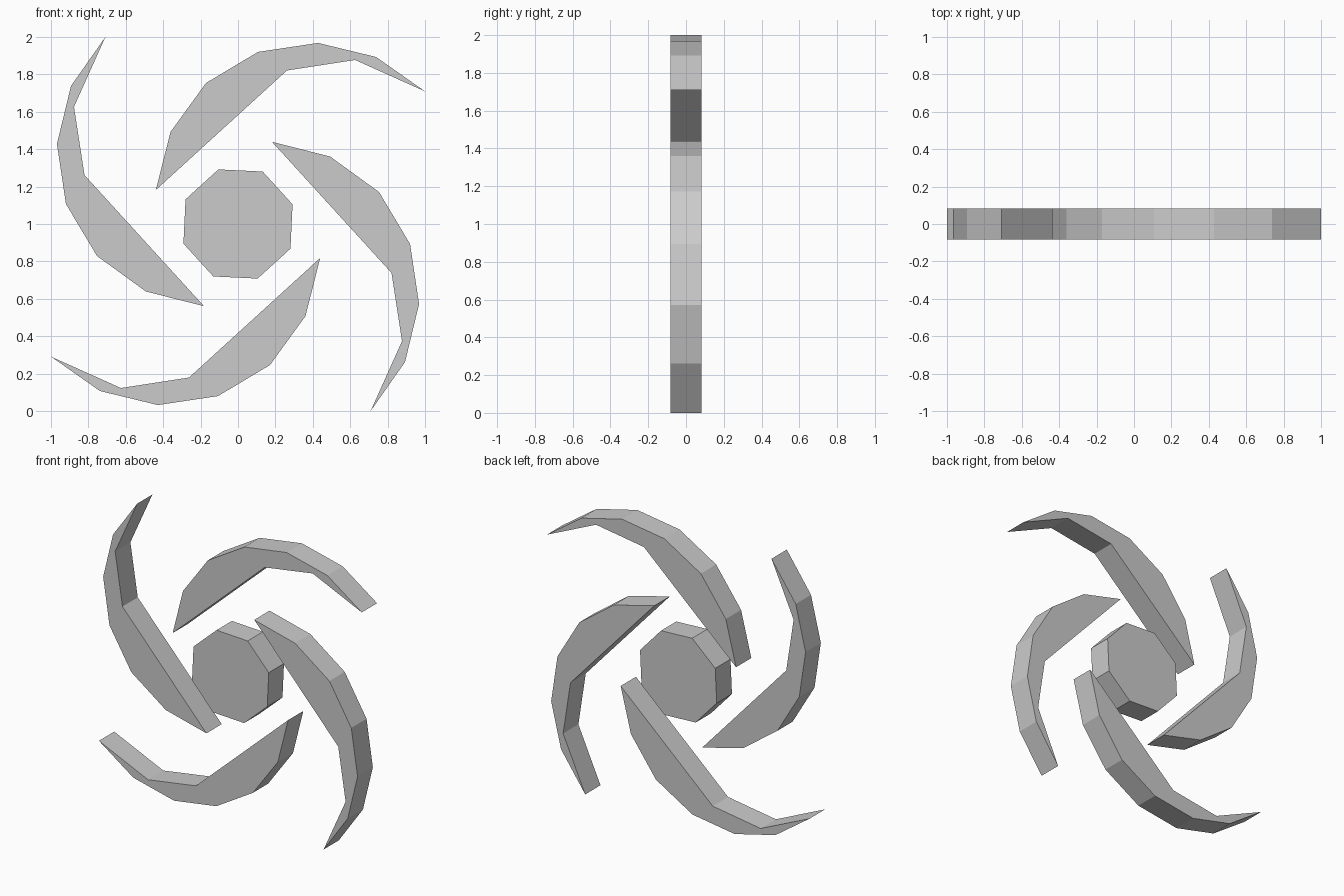
import bpy, bmesh
from math import sin, cos, radians

if "Cube" in bpy.data.objects:
    bpy.data.objects.remove(bpy.data.objects["Cube"])

HALF_DEPTH = 0.083
CENTRE_Z = 1.0


def prism(name, profile):
    """Extrude an XZ profile (relative to the centre) through the depth."""
    bm = bmesh.new()
    face = bm.faces.new([bm.verts.new((x, -HALF_DEPTH, z + CENTRE_Z)) for x, z in profile])
    ext = bmesh.ops.extrude_face_region(bm, geom=[face], use_keep_orig=True)
    moved = [v for v in ext["geom"] if isinstance(v, bmesh.types.BMVert)]
    bmesh.ops.translate(bm, verts=moved, vec=(0, 2 * HALF_DEPTH, 0))
    bmesh.ops.recalc_face_normals(bm, faces=bm.faces[:])
    mesh = bpy.data.meshes.new(name)
    bm.to_mesh(mesh)
    bm.free()
    obj = bpy.data.objects.new(name, mesh)
    bpy.context.collection.objects.link(obj)
    return obj


# Octagonal hub, slightly twisted
hub = [(0.31 * cos(radians(19.8 + 45 * i)), 0.31 * sin(radians(19.8 + 45 * i))) for i in range(8)]
prism("hub", hub)

# Curved blade outline: outer edge from root to tip, then inner edge back
blade = [(-0.439, 0.182), (-0.361, 0.492), (-0.171, 0.754), (0.107, 0.92),
         (0.428, 0.968), (0.738, 0.893), (1.0, 0.709),
         (0.626, 0.877), (0.262, 0.821)]

# Four blades, each a quarter turn on
for i in range(4):
    prism(f"blade_{i + 1}", blade)
    blade = [(z, -x) for x, z in blade]
